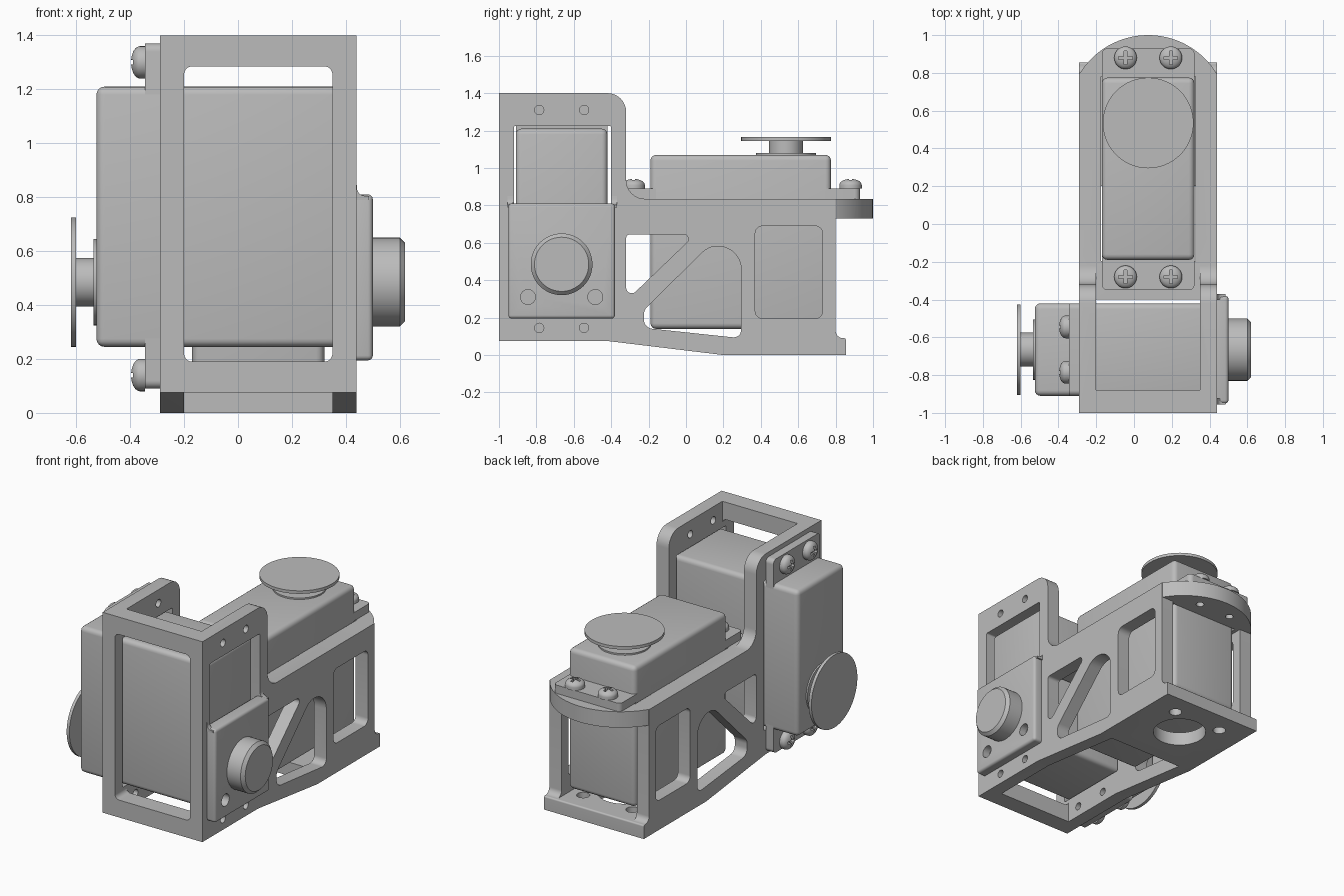
import bpy, bmesh, math
from mathutils import Matrix, Vector

cube = bpy.data.objects.get("Cube")
if cube:
    bpy.data.objects.remove(cube, do_unlink=True)

GREY = (0.5, 0.5, 0.5, 1)
grey = bpy.data.materials.new("plain grey")
grey.use_nodes = True
grey.diffuse_color = GREY
grey.node_tree.nodes["Principled BSDF"].inputs["Base Color"].default_value = GREY


def make(name, bm, matrix=None):
    bmesh.ops.recalc_face_normals(bm, faces=bm.faces)
    mesh = bpy.data.meshes.new(name)
    bm.to_mesh(mesh)
    bm.free()
    mesh.materials.append(grey)
    ob = bpy.data.objects.new(name, mesh)
    bpy.context.collection.objects.link(ob)
    if matrix:
        ob.matrix_world = matrix
    return ob


def rounded(corners, seg=8):
    """Replace each corner (a, b, radius) by a true arc."""
    out = []
    n = len(corners)
    for i, (a, b, r) in enumerate(corners):
        c = Vector((a, b))
        if r == 0:
            out.append(c)
            continue
        d0 = (Vector(corners[i - 1][:2]) - c).normalized()
        d1 = (Vector(corners[(i + 1) % n][:2]) - c).normalized()
        half = d0.angle(d1) / 2
        p, q, w = c + d0 * r / math.tan(half), c + d1 * r / math.tan(half), math.sin(half)
        for k in range(seg + 1):
            t = k / seg
            f, g, h = (1 - t) ** 2, 2 * w * t * (1 - t), t * t
            out.append((p * f + c * g + q * h) / (f + g + h))
    return out


def prism(name, pts, axis, lo, hi, matrix=None):
    """Extrude a flat outline along an axis."""
    place = {"x": lambda a, b, d: (d, a, b),
             "y": lambda a, b, d: (a, d, b),
             "z": lambda a, b, d: (a, b, d)}[axis]
    bm = bmesh.new()
    low = [bm.verts.new(place(p[0], p[1], lo)) for p in pts]
    top = [bm.verts.new(place(p[0], p[1], hi)) for p in pts]
    bm.faces.new(low)
    bm.faces.new(top)
    for i in range(len(pts)):
        j = (i + 1) % len(pts)
        bm.faces.new((low[i], low[j], top[j], top[i]))
    return make(name, bm, matrix)


def rect(a0, a1, b0, b1, r=0):
    return rounded([(a0, b0, r), (a1, b0, r), (a1, b1, r), (a0, b1, r)])


def lathe(name, profile, matrix=None, steps=48):
    """Revolve (radius, height) points about local z."""
    bm = bmesh.new()
    vs = [bm.verts.new((r, 0, z)) for r, z in profile]
    es = [bm.edges.new(e) for e in zip(vs, vs[1:])]
    bmesh.ops.spin(bm, geom=vs + es, axis=(0, 0, 1), cent=(0, 0, 0),
                   angle=math.tau, steps=steps)
    bmesh.ops.remove_doubles(bm, verts=bm.verts, dist=1e-5)
    return make(name, bm, matrix)


def rod(name, r, lo, hi, matrix=None, steps=48):
    return lathe(name, [(0, lo), (r, lo), (r, hi), (0, hi)], matrix, steps)


def apply(ob, mod):
    bpy.context.view_layer.objects.active = ob
    bpy.ops.object.modifier_apply(modifier=mod.name)


def combine(ob, other, operation="DIFFERENCE"):
    bpy.context.view_layer.update()
    mod = ob.modifiers.new("bool", "BOOLEAN")
    mod.operation, mod.solver, mod.object = operation, "EXACT", other
    apply(ob, mod)
    bpy.data.objects.remove(other, do_unlink=True)


def bevel(ob, width, seg=4):
    mod = ob.modifiers.new("bevel", "BEVEL")
    mod.width, mod.segments = width, seg
    apply(ob, mod)


MID = 0.075                       # centre of the bracket in x
AXIS_Y, AXIS_Z = 0.535, 0.485     # output shafts of the two motors
TOWER_Y = -0.665
ALONG_X = Matrix.Rotation(math.pi / 2, 4, "Y")

# Bracket: one side outline across the full width, then hollowed
outline = rounded([(-1, 0.075, 0), (-0.42, 0.075, 0), (0.2, 0, 0), (0.855, 0, 0),
                   (0.855, 0.09, 0.01), (0.8, 0.09, 0.04), (0.8, 0.835, 0),
                   (-0.32, 0.835, 0.1), (-0.32, 1.4, 0.1), (-1, 1.4, 0)])
frame = prism("bracket_frame", outline, "x", -0.29, 0.44)

# Rounded deck end
R = 0.425
a0 = math.acos(0.365 / R)
arc = [(MID + R * math.cos(t), 1 - R + R * math.sin(t))
       for t in (a0 + (math.pi - 2 * a0) * i / 32 for i in range(33))]
deck = prism("deck", [(-0.29, 0.6), (0.44, 0.6)] + arc, "z", 0.73, 0.835)
combine(frame, deck, "UNION")

# Hollow interior, open tower back, motor opening, front window
cavities = [
    (rect(-0.88, -0.40, -1, 2), "x", -0.2, 0.35),
    (rect(-0.5, 0, 0.835, 2), "x", -0.2, 0.35),
    (rect(-0.5, 0.2, -1, 0.73), "x", -0.2, 0.35),
    (rect(0.1, 2, 0.09, 0.73), "x", -0.2, 0.35),
    (rect(-0.175, 0.325, -0.195, 0.78), "z", 0.5, 2),
    (rect(-0.2, 0.35, 0.19, 1.285, 0.03), "y", -2, -0.8),
]
# Side windows through both walls
cavities += [(pts, "x", -1, 1) for pts in (
    rect(-0.92, -0.40, 0.235, 1.225, 0.01),
    rect(0.37, 0.73, 0.195, 0.69, 0.04),
    rounded([(-0.32, 0.645, 0.02), (0.05, 0.645, 0.025), (-0.32, 0.29, 0.03)]),
    rounded([(-0.225, 0.145, 0.05), (-0.225, 0.24, 0.06), (0.15, 0.61, 0.12),
             (0.295, 0.53, 0.12), (0.295, 0.09, 0.04)]),
)]
for pts, axis, lo, hi in cavities:
    combine(frame, prism("cutter", pts, axis, lo, hi))

# Screw holes, shaft hole and fixing holes
for s in (-1, 1):
    for z in (1.31, 0.145):
        at = Matrix.Translation((0, TOWER_Y + s * 0.12, z)) @ ALONG_X
        combine(frame, rod("cutter", 0.025, -1, 1, at, 20))
    for y in (0.88, -0.28):
        at = Matrix.Translation((MID + s * 0.12, y, 0))
        combine(frame, rod("cutter", 0.025, 0.6, 0.9, at, 20))
    at = Matrix.Translation((MID + s * 0.18, AXIS_Y + 0.175, 0))
    combine(frame, rod("cutter", 0.04, -0.1, 0.12, at, 24))
combine(frame, rod("cutter", 0.165, -0.1, 0.12, Matrix.Translation((MID, AXIS_Y, 0))))

# Pivot boss with knob on the tower's left wall
boss = prism("pivot_boss", rect(-0.95, -0.38, 0.195, 0.81), "x", 0.41, 0.5)
bevel(boss, 0.018)
for s in (-1, 1):
    at = Matrix.Translation((0, TOWER_Y + s * 0.18, 0.31)) @ ALONG_X
    combine(boss, rod("cutter", 0.04, 0.45, 0.6, at, 24))
lathe("pivot_knob", [(0, -0.02), (0.165, -0.02), (0.165, 0.1), (0.145, 0.12), (0, 0.12)],
      Matrix.Translation((0.5, TOWER_Y, AXIS_Z)) @ ALONG_X)
for i, y in enumerate((-0.955, -0.40)):
    web = rounded([(0.43, 0.79, 0), (0.485, 0.79, 0), (0.485, 0.803, 0),
                   (0.443, 0.808, 0.03), (0.44, 0.85, 0), (0.43, 0.85, 0)])
    prism(f"boss_web_{i + 1}", web, "y", y, y + 0.03)

# Cross-head screw, shared by every screw
dome = [(0.06 * math.cos(t), 0.018 + 0.034 * math.sin(t))
        for t in (math.pi / 2 * k / 8 for k in range(8))]
screw = lathe("screw", [(0, 0), (0.06, 0)] + dome + [(0, 0.052)], None, 32)
slot = [(0.036, 0.008), (0.008, 0.036)]
for u, v in slot:
    combine(screw, prism("cutter", rect(-u, u, -v, v), "z", 0.025, 0.1))
screw_mesh = screw.data
bpy.data.objects.remove(screw, do_unlink=True)


def motor(tag, m):
    """Motor in local axes: x across, y along, z out of the mounting face."""
    body = prism(tag + "_motor_body", rect(-0.245, 0.245, -0.725, 0.24), "z", -0.695, 0.235, m)
    bevel(body, 0.03)
    flange = prism(tag + "_motor_flange", rect(-0.245, 0.245, -0.885, 0.395, 0.03),
                   "z", 0, 0.055, m)
    bpy.context.view_layer.update()
    rod(tag + "_shaft_collar", 0.16, 0.22, 0.245, m)
    rod(tag + "_output_shaft", 0.09, 0.22, 0.315, m)
    rod(tag + "_output_disc", 0.24, 0.31, 0.33, m, 64)
    for i, (u, v) in enumerate([(a, b) for a in (-0.12, 0.12) for b in (0.345, -0.815)]):
        ob = bpy.data.objects.new(f"{tag}_screw_{i + 1}", screw_mesh)
        ob.matrix_world = m @ Matrix.Translation((u, v, 0.055))
        bpy.context.collection.objects.link(ob)


motor("arm", Matrix.Translation((MID, AXIS_Y, 0.835)))
# Tower motor faces -x with its shaft end down
turn = Matrix(((0, 0, -1), (1, 0, 0), (0, -1, 0))).to_4x4()
motor("tower", Matrix.Translation((-0.29, TOWER_Y, AXIS_Z)) @ turn)

# Smooth round surfaces, keep edges sharp
bpy.ops.object.select_all(action="DESELECT")
for ob in bpy.context.collection.objects:
    if ob.type == "MESH":
        ob.select_set(True)
        bpy.context.view_layer.objects.active = ob
bpy.ops.object.shade_smooth_by_angle(angle=math.radians(32))
